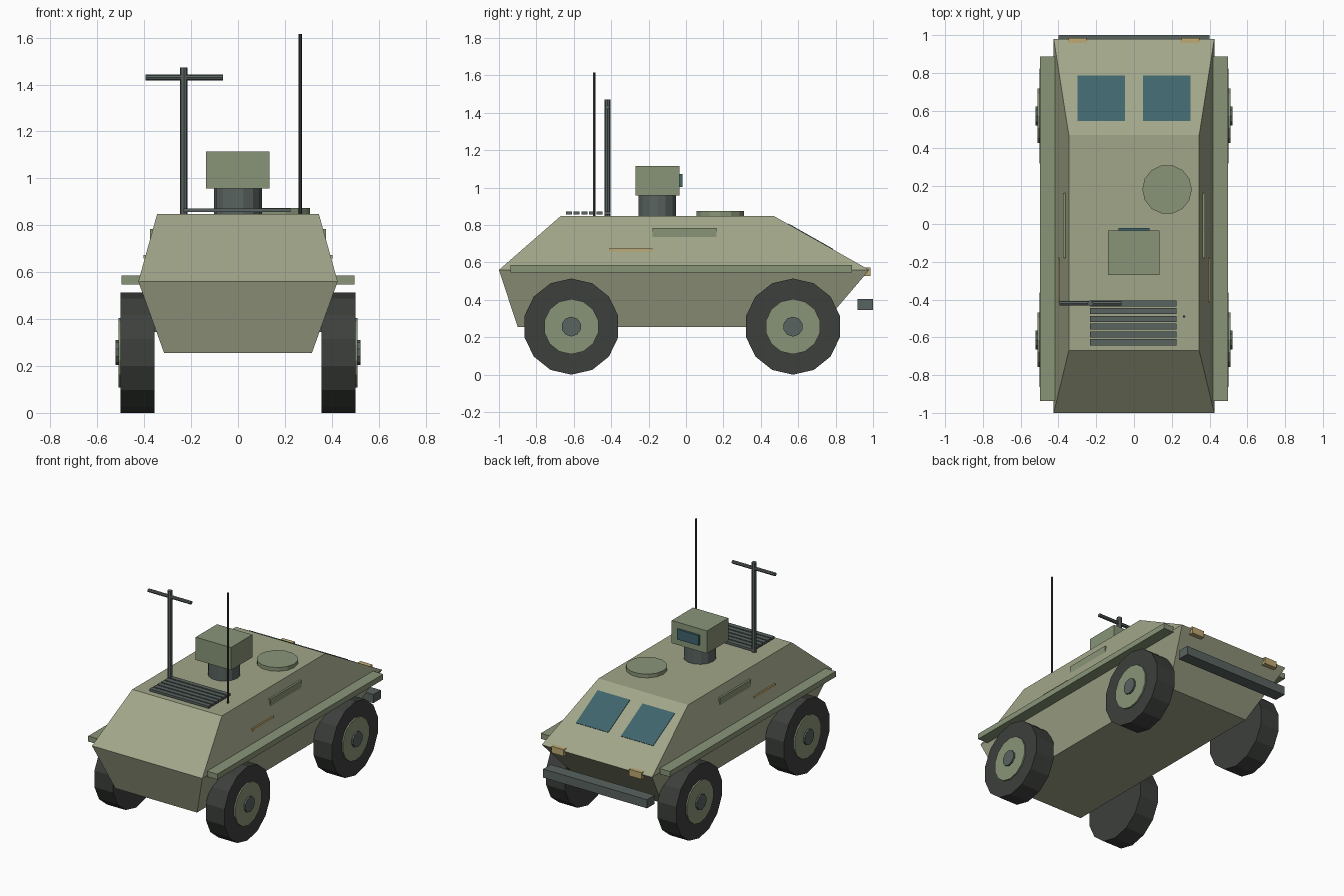
import bpy, bmesh
from math import sin, cos, pi, atan2
from mathutils import Matrix

if "Cube" in bpy.data.objects:
    bpy.data.objects.remove(bpy.data.objects["Cube"])


def material(name, rgb):
    m = bpy.data.materials.new(name)
    m.diffuse_color = (*rgb, 1)
    m.use_nodes = True
    m.node_tree.nodes["Principled BSDF"].inputs["Base Color"].default_value = m.diffuse_color
    return m


HULL = material("hull_green", (0.36, 0.38, 0.25))
GREEN = material("panel_green", (0.25, 0.30, 0.19))
RUBBER = material("rubber", (0.045, 0.05, 0.045))
METAL = material("dark_metal", (0.10, 0.125, 0.115))
GLASS = material("glass", (0.05, 0.13, 0.15))
AMBER = material("amber", (0.52, 0.40, 0.17))


def make(name, bm, mat):
    bmesh.ops.recalc_face_normals(bm, faces=bm.faces)
    me = bpy.data.meshes.new(name)
    bm.to_mesh(me)
    bm.free()
    me.materials.append(mat)
    ob = bpy.data.objects.new(name, me)
    bpy.context.collection.objects.link(ob)
    return ob


def box(name, x, y, z, mat):
    """Box from (min, max) ranges."""
    bm = bmesh.new()
    bmesh.ops.create_cube(bm, size=1)
    for v in bm.verts:
        for i, (a, b) in enumerate((x, y, z)):
            v.co[i] = (a + b) / 2 + v.co[i] * (b - a)
    return make(name, bm, mat)


def prism(name, start, r, length, axis, sides, mat):
    """Cylinder growing from start along axis; first corner on z or x."""
    bm = bmesh.new()
    rings = []
    for h in (0, length):
        ring = []
        for i in range(sides):
            t = 2 * pi * i / sides
            c, s = r * cos(t), r * sin(t)
            off = (h, s, c) if axis == "x" else (c, s, h)
            ring.append(bm.verts.new([a + b for a, b in zip(start, off)]))
        rings.append(ring)
        bm.faces.new(ring)
    for i in range(sides):
        j = (i + 1) % sides
        bm.faces.new((rings[0][i], rings[0][j], rings[1][j], rings[1][i]))
    return make(name, bm, mat)


# hull: three stacked rectangles (half width, rear y, front y, z)
bm = bmesh.new()
loops = []
for w, y0, y1, z in ((0.315, -0.90, 0.72, 0.255), (0.425, -1.0, 0.98, 0.56),
                     (0.345, -0.67, 0.47, 0.848)):
    loops.append([bm.verts.new(p) for p in
                  ((-w, y0, z), (w, y0, z), (w, y1, z), (-w, y1, z))])
bm.faces.new(loops[0])
bm.faces.new(loops[2])
for lo, hi in zip(loops, loops[1:]):
    for i in range(4):
        j = (i + 1) % 4
        bm.faces.new((lo[i], lo[j], hi[j], hi[i]))
make("hull", bm, HULL)

# parts repeated on both sides
for side, s in (("left", -1), ("right", 1)):
    def span(a, b):
        return tuple(sorted((s * a, s * b)))

    box(f"{side}_fender", span(0.38, 0.497), (-0.938, 0.888), (0.547, 0.585), GREEN)
    box(f"{side}_side_panel", span(0.35, 0.376), (-0.18, 0.163), (0.733, 0.785), GREEN)
    box(f"{side}_side_marker", span(0.385, 0.403), (-0.413, -0.18), (0.658, 0.674), AMBER)
    box(f"{side}_lamp", span(0.252, 0.347), (0.955, 0.986), (0.527, 0.573), AMBER)

    # wheels
    for end, y in (("rear", -0.613), ("front", 0.572)):
        n = f"{side}_{end}"
        prism(f"{n}_tyre", (s * 0.357, y, 0.257), 0.257, s * 0.144, "x", 14, RUBBER)
        prism(f"{n}_rim", (s * 0.45, y, 0.257), 0.148, s * 0.06, "x", 14, GREEN)
        prism(f"{n}_hub", (s * 0.48, y, 0.257), 0.053, s * 0.042, "x", 10, METAL)

    # windscreen pane lying on the sloped nose
    pane = box(f"{side}_window", (-0.125, 0.125), (-0.138, 0.138), (-0.01, 0.003), GLASS)
    slope = atan2(0.56 - 0.848, 0.98 - 0.47)
    pane.matrix_world = (Matrix.Translation((s * 0.173, 0.665, 0.738))
                         @ Matrix.Rotation(slope, 4, "X"))

# bumper
box("bumper", (-0.4, 0.4), (0.917, 1.0), (0.345, 0.405), METAL)

# sensor turret
prism("turret_neck", (0, -0.153, 0.84), 0.103, 0.125, "z", 14, METAL)
box("turret_head", (-0.137, 0.135), (-0.27, -0.035), (0.957, 1.115), GREEN)
box("turret_lens", (-0.083, 0.083), (-0.045, -0.02), (1.003, 1.073), GLASS)

# roof hatch
prism("roof_hatch", (0.175, 0.183, 0.84), 0.131, 0.034, "z", 14, GREEN)

# engine grille
for i in range(6):
    y = -0.42 - 0.0412 * i
    box(f"grille_bar_{i + 1}", (-0.232, 0.224), (y - 0.016, y + 0.016),
        (0.856, 0.872), METAL)

# mast with crossbar, and whip antenna
prism("mast", (-0.231, -0.42, 0.84), 0.016, 0.632, "z", 8, METAL)
prism("mast_crossbar", (-0.395, -0.42, 1.43), 0.012, 0.33, "x", 8, METAL)
prism("antenna", (0.265, -0.49, 0.84), 0.007, 0.775, "z", 6, RUBBER)
